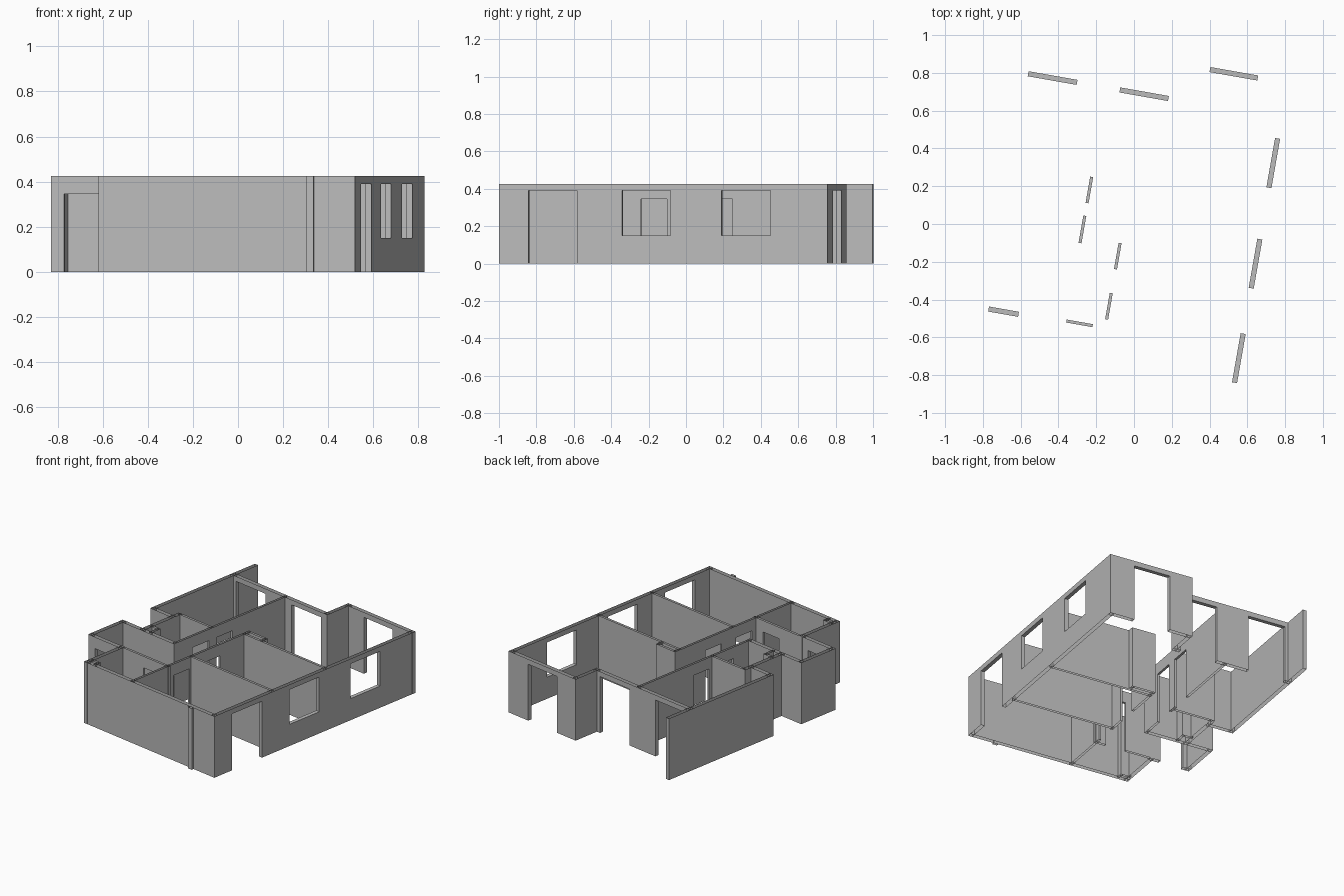
import bpy, bmesh, math
from mathutils import Matrix

cube = bpy.data.objects.get("Cube")
if cube:
    bpy.data.objects.remove(cube, do_unlink=True)

# One plain grey for every wall
grey = bpy.data.materials.new("wall_grey")
grey.use_nodes = True
grey.diffuse_color = (0.5, 0.5, 0.5, 1)
grey.node_tree.nodes["Principled BSDF"].inputs["Base Color"].default_value = (0.5, 0.5, 0.5, 1)

HEIGHT = 0.425
THICK, THIN = 0.027, 0.016
TURN = Matrix.Rotation(math.radians(-10), 4, "Z")


def window(start, end):
    return (start, end, 0.15, 0.39)


def tall_door(start, end):
    return (start, end, 0, 0.39)


def door(start, end):
    return (start, end, 0, 0.345)


def wall(name, axis, centre, start, end, thick=THICK, openings=()):
    """Hollow wall, open above and below, running along one axis of the plan."""
    bm = bmesh.new()
    lo, hi = centre - thick / 2, centre + thick / 2

    def quad(*points):
        verts = []
        for along, across, z in points:
            x, y = (along, across) if axis == "x" else (across, along)
            verts.append(bm.verts.new((x, y, z)))
        bm.faces.new(verts)

    def panel(a, b, z0, z1):
        for side in (lo, hi):
            quad((a, side, z0), (b, side, z0), (b, side, z1), (a, side, z1))

    def jamb(a, z0, z1):
        quad((a, lo, z0), (a, hi, z0), (a, hi, z1), (a, lo, z1))

    def ledge(a, b, z):
        quad((a, lo, z), (b, lo, z), (b, hi, z), (a, hi, z))

    cursor = start
    for a, b, z0, z1 in sorted(openings):
        panel(cursor, a, 0, HEIGHT)
        panel(a, b, z1, HEIGHT)
        jamb(a, z0, z1)
        jamb(b, z0, z1)
        ledge(a, b, z1)
        if z0 > 0:
            panel(a, b, 0, z0)
            ledge(a, b, z0)
        cursor = b
    panel(cursor, end, 0, HEIGHT)
    jamb(start, 0, HEIGHT)
    jamb(end, 0, HEIGHT)

    bmesh.ops.remove_doubles(bm, verts=bm.verts, dist=0.0001)
    bmesh.ops.recalc_face_normals(bm, faces=bm.faces)
    bm.transform(TURN)
    mesh = bpy.data.meshes.new(name)
    bm.to_mesh(mesh)
    bm.free()
    mesh.materials.append(grey)
    bpy.context.collection.objects.link(bpy.data.objects.new(name, mesh))


# Outer walls
wall("east_wall", "y", 0.67, -0.894, 0.888, openings=[
    tall_door(-0.735, -0.471), window(-0.227, 0.037), window(0.313, 0.578)])
wall("front_wall", "x", -0.88, -0.47, 0.684)
wall("north_east_wall", "x", 0.875, 0.09, 0.684, openings=[tall_door(0.254, 0.511)])
wall("north_step_wall", "y", 0.104, 0.673, 0.888)
wall("north_wall", "x", 0.686, -0.737, 0.117, openings=[
    tall_door(-0.69, -0.427), tall_door(-0.197, 0.064)])
wall("west_wall", "y", -0.724, -0.04, 0.888)
wall("recess_wall", "x", -0.027, -0.737, -0.54)
wall("front_pilaster", "x", -0.901, 0.467, 0.5, 0.018)

# Entrance hall
wall("entry_west_wall", "y", -0.724, -0.59, -0.285)
wall("entry_north_wall", "x", -0.298, -0.737, -0.254)
wall("entry_front_wall", "x", -0.577, -0.737, -0.443, openings=[door(-0.68, -0.519)])

# Front corner room
wall("corner_room_west_wall", "y", -0.457, -0.894, -0.565)
wall("corner_room_north_wall", "x", -0.568, -0.47, -0.04, THIN, [door(-0.263, -0.122)])

# Washroom
wall("washroom_west_wall", "y", -0.55, -0.31, 0.038)
wall("washroom_north_wall", "x", 0.032, -0.55, -0.255, THIN)

# Corridor walls
wall("spine_wall", "y", -0.264, -0.31, 0.69, THIN, [door(-0.149, -0.002), door(0.066, 0.207)])
wall("corridor_wall", "y", -0.055, -0.894, 0.16, THIN, [door(-0.523, -0.381), door(-0.253, -0.112)])

# Bedroom partitions
wall("south_partition", "x", -0.363, -0.06, 0.67, THIN)
wall("north_partition", "x", 0.11, -0.06, 0.67, THIN)


# Service shafts: two thin walls closing off a corner
def shaft(name, x0, x1, wall_y, side_x, y0, y1):
    wall(name + "_face", "x", wall_y, x0, x1, THIN)
    wall(name + "_side", "y", side_x, y0, y1, THIN)


shaft("bedroom_shaft", -0.06, 0.105, 0.152, 0.097, 0.11, 0.16)
shaft("corner_room_shaft", -0.457, -0.385, -0.84, -0.393, -0.88, -0.832)
shaft("washroom_shaft", -0.55, -0.475, -0.22, -0.483, -0.298, -0.212)
